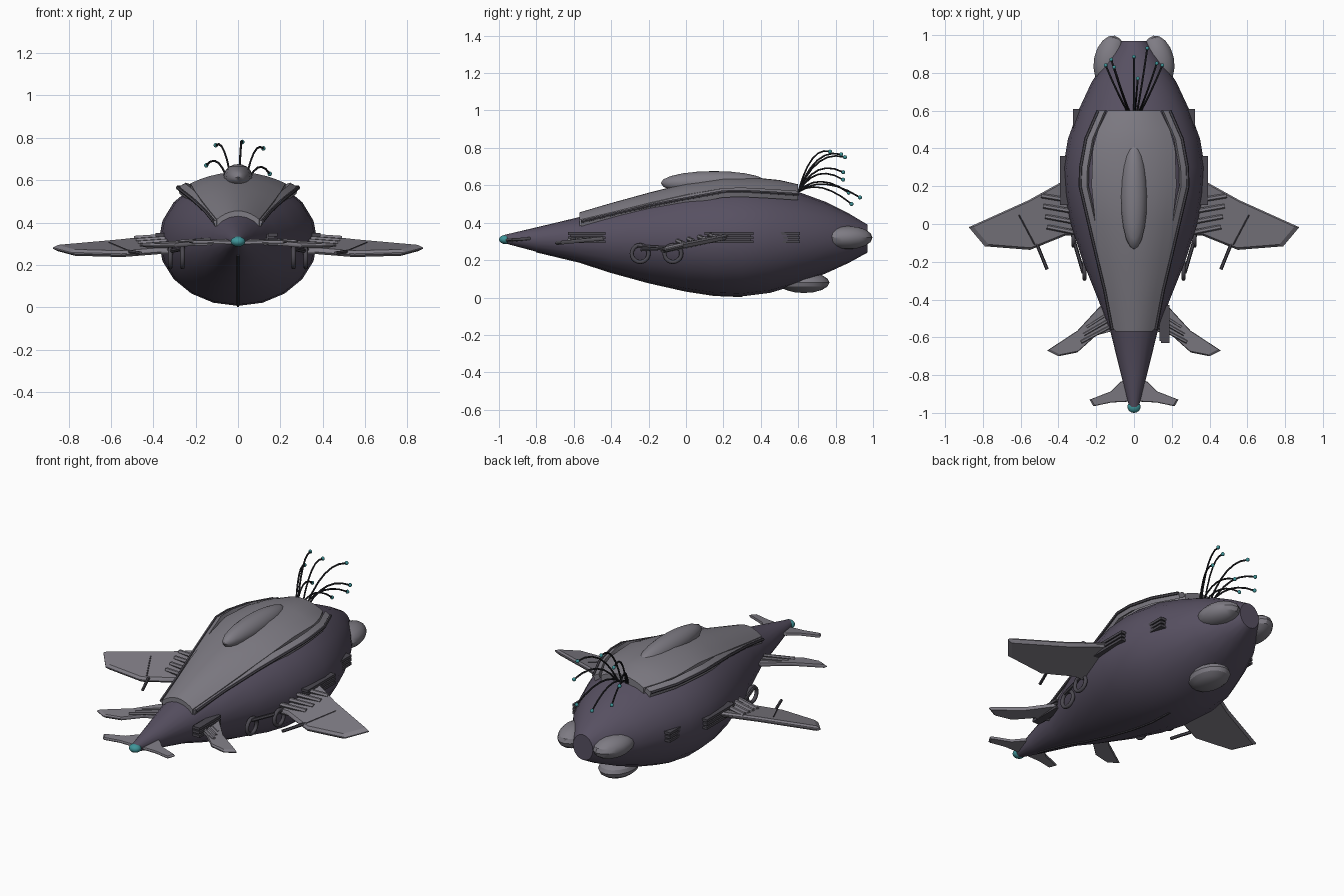
import bpy, bmesh, math
from mathutils import Matrix, Vector

if "Cube" in bpy.data.objects:
    bpy.data.objects.remove(bpy.data.objects["Cube"])


def material(name, rgb):
    m = bpy.data.materials.new(name)
    m.diffuse_color = (*rgb, 1)
    m.use_nodes = True
    m.node_tree.nodes["Principled BSDF"].inputs["Base Color"].default_value = m.diffuse_color
    return m


HULL = material("hull_dark", (0.095, 0.08, 0.12))
PLATE = material("plate_grey", (0.21, 0.20, 0.23))
METAL = material("metal_dark", (0.07, 0.065, 0.08))
STALK = material("stalk_black", (0.02, 0.02, 0.025))
TEAL = material("glow_teal", (0.05, 0.30, 0.32))


def finish(bm, name, mat, mirror=False, angle=35):
    bmesh.ops.recalc_face_normals(bm, faces=bm.faces)
    me = bpy.data.meshes.new(name)
    bm.to_mesh(me)
    bm.free()
    ob = bpy.data.objects.new(name, me)
    bpy.context.collection.objects.link(ob)
    me.materials.append(mat)
    bpy.ops.object.select_all(action='DESELECT')
    ob.select_set(True)
    bpy.context.view_layer.objects.active = ob
    if angle:
        bpy.ops.object.shade_smooth_by_angle(angle=math.radians(angle))
    if mirror:
        ob.modifiers.new("mirror", 'MIRROR').use_mirror_merge = False
    return ob


def loft(name, rings, mat, mirror=False, angle=35):
    """Skin a list of closed rings and cap both ends."""
    bm = bmesh.new()
    rows = [[bm.verts.new(p) for p in r] for r in rings]
    n = len(rows[0])
    for a, b in zip(rows, rows[1:]):
        for i in range(n):
            j = (i + 1) % n
            bm.faces.new((a[i], a[j], b[j], b[i]))
    bm.faces.new(rows[0])
    bm.faces.new(rows[-1])
    return finish(bm, name, mat, mirror, angle)


def ball(name, loc, radii, mat, mirror=False, turn=0, seg=16, angle=30):
    bm = bmesh.new()
    bmesh.ops.create_uvsphere(bm, u_segments=seg, v_segments=seg // 2, radius=1)
    bm.transform(Matrix.Translation(loc) @ Matrix.Rotation(turn, 4, 'Z') @ Matrix.Diagonal((*radii, 1)))
    return finish(bm, name, mat, mirror, angle)


def tube(name, pts, r, mat, mirror=False, sides=6):
    rings = []
    pts = [Vector(p) for p in pts]
    for i, p in enumerate(pts):
        d = pts[min(i + 1, len(pts) - 1)] - pts[max(i - 1, 0)]
        q = d.to_track_quat('Z', 'Y')
        rings.append([p + q @ Vector((r * math.cos(k * math.tau / sides), r * math.sin(k * math.tau / sides), 0))
                      for k in range(sides)])
    return loft(name, rings, mat, mirror, 50)


def fin(name, outline, zfun, thick, mat):
    """Thin blade with a bevelled rim, mirrored to both sides."""
    c = Vector((sum(p[0] for p in outline), sum(p[1] for p in outline))) / len(outline)
    rings = []
    for k, dz in ((0.93, -0.5), (1.0, -0.1), (1.0, 0.1), (0.93, 0.5)):
        ring = []
        for x, y in outline:
            px, py = c.x + (x - c.x) * k, c.y + (y - c.y) * k
            ring.append((px, py, zfun(px, py) + dz * thick))
        rings.append(ring)
    return loft(name, rings, mat, True, 25)


# Hull: y, half width, bottom z, top z
stations = [(-0.97, 0.025, 0.29, 0.335), (-0.8, 0.068, 0.245, 0.375), (-0.57, 0.125, 0.19, 0.43),
            (-0.4, 0.19, 0.135, 0.485), (-0.2, 0.27, 0.08, 0.545), (0.0, 0.335, 0.035, 0.595),
            (0.15, 0.365, 0.012, 0.62), (0.3, 0.375, 0.006, 0.625), (0.45, 0.35, 0.025, 0.605),
            (0.6, 0.295, 0.07, 0.565), (0.75, 0.225, 0.13, 0.51), (0.87, 0.145, 0.185, 0.45),
            (0.97, 0.065, 0.24, 0.39)]
rings = []
for y, w, lo, hi in stations:
    ring = []
    for k in range(20):
        a = k * math.tau / 20
        s = math.sin(a)
        ring.append((w * math.cos(a), y, 0.312 + s * ((hi - 0.312) if s > 0 else (0.312 - lo))))
    rings.append(ring)
loft("hull", rings, HULL, angle=50)

# Raised back plate: y, half width, edge z, crown z
plate = [(-0.57, 0.10, 0.415, 0.455), (-0.4, 0.133, 0.455, 0.505), (-0.2, 0.172, 0.505, 0.56),
         (0.0, 0.205, 0.55, 0.61), (0.2, 0.225, 0.585, 0.638), (0.4, 0.218, 0.58, 0.638),
         (0.5, 0.19, 0.575, 0.628), (0.6, 0.14, 0.565, 0.605)]
rings = []
for y, w, e, c in plate:
    us = [-1 + i / 5 for i in range(11)]
    top = [(w * u, y, c - (c - e) * u * u) for u in us]
    rings.append(top + [(x, y, z - 0.06) for x, _, z in reversed(top)])
loft("back_plate", rings, PLATE, angle=40)
ball("spine_bump", (0, 0.15, 0.612), (0.07, 0.285, 0.064), PLATE, seg=20, angle=40)

# Rails that border the plate: outer x, y, z
rail = [(0.115, -0.56, 0.405), (0.155, -0.35, 0.455), (0.215, -0.1, 0.51), (0.285, 0.2, 0.565),
        (0.282, 0.3, 0.568), (0.255, 0.45, 0.56), (0.19, 0.6, 0.55)]
loft("edge_rail", [[(x, y, z), (x - 0.035, y, z + 0.02), (x - 0.045, y, z - 0.005), (x - 0.01, y, z - 0.03)]
                   for x, y, z in rail], PLATE, True)
tube("rail_trim", [(x, y, z) for x, y, z in rail], 0.009, METAL, True)

# Keel strip along the belly
tube("keel", [(0, y, lo + 0.003) for y, w, lo, hi in stations[1:8]], 0.008, METAL)

# Fins in three sizes
def wing_z(x, y):
    return 0.278 + 0.22 * y + 0.01 * (x - 0.4)

fin("main_wing", [(0.30, 0.24), (0.38, 0.225), (0.56, 0.125), (0.875, -0.017), (0.79, -0.118),
                  (0.55, -0.137), (0.36, -0.06), (0.28, -0.06)], wing_z, 0.03, PLATE)
fin("middle_fin", [(0.10, -0.42), (0.18, -0.435), (0.30, -0.565), (0.46, -0.67), (0.40, -0.70),
                   (0.30, -0.68), (0.20, -0.59), (0.09, -0.56)],
    lambda x, y: 0.36 + 0.1 * y, 0.02, PLATE)
fin("nose_fin", [(0.03, -0.82), (0.07, -0.835), (0.12, -0.885), (0.235, -0.93), (0.215, -0.965),
                 (0.12, -0.945), (0.02, -0.94)], lambda x, y: 0.31 + 0.03 * (x - 0.1) + 0.1 * (y + 0.9), 0.015, PLATE)

# Ribs at the fin roots
for i in range(4):
    y = 0.14 - i * 0.055
    tube(f"wing_rib_{i}", [(0.31, y - 0.02, wing_z(0.3, y) + 0.03),
                           (0.49 - i * 0.01, y + 0.01, wing_z(0.5, y) + 0.016)], 0.013, PLATE, True)
for i in range(3):
    y = -0.47 - i * 0.04
    tube(f"fin_rib_{i}", [(0.10, y + 0.02, 0.322), (0.25 + i * 0.015, y - 0.075, 0.31)], 0.009, PLATE, True)

# Rod and seam on each wing
tube("wing_rod", [(0.525, -0.08, 0.265), (0.46, -0.24, 0.255)], 0.009, METAL, True)
tube("wing_seam", [(0.61, 0.05, wing_z(0.6, 0.05) + 0.014), (0.525, -0.11, wing_z(0.53, -0.11) + 0.014)],
     0.004, METAL, True)

# Side rings with a strut running back along the hull
for name, x, y in (("front_ring", 0.262, -0.245), ("rear_ring", 0.32, -0.07)):
    bpy.ops.mesh.primitive_torus_add(major_radius=0.045, minor_radius=0.011, major_segments=20, minor_segments=8)
    src = bpy.context.object
    bm = bmesh.new()
    bm.from_mesh(src.data)
    bpy.data.objects.remove(src)
    bm.transform(Matrix.Translation((x, y, 0.235)) @ Matrix.Rotation(math.pi / 2, 4, 'Y'))
    finish(bm, name, METAL, True, 50)
tube("ring_strut", [(0.268, -0.26, 0.275), (0.315, -0.1, 0.265), (0.36, 0.1, 0.30)], 0.010, METAL, True)


# Side vents, each three stacked bars (the front one is on the right only)
def vent(name, x, y0, y1, mirror):
    bm = bmesh.new()
    for dz in (-0.022, 0, 0.022):
        m = Matrix.Translation((x, (y0 + y1) / 2, 0.32 + dz)) @ Matrix.Diagonal((0.045, y1 - y0, 0.015, 1))
        bmesh.ops.create_cube(bm, size=1, matrix=m)
    m = Matrix.Translation((x - 0.01, (y0 + y1) / 2, 0.32)) @ Matrix.Diagonal((0.04, (y1 - y0) * 0.9, 0.05, 1))
    bmesh.ops.create_cube(bm, size=1, matrix=m)
    finish(bm, name, METAL, mirror, 0)


vent("middle_vent", 0.368, 0.10, 0.36, True)
vent("rear_vent", 0.30, 0.455, 0.61, True)
vent("front_vent", 0.165, -0.63, -0.43, False)

# Rear and belly pods, nose tip
ball("rear_pod", (0.13, 0.865, 0.32), (0.082, 0.135, 0.062), PLATE, True, turn=math.radians(12))
ball("belly_pod", (0, 0.63, 0.08), (0.10, 0.137, 0.056), PLATE)
ball("nose_tip", (0, -0.968, 0.31), (0.035, 0.032, 0.024), TEAL, angle=60)

# Curved stalks with glowing tips
tips = [(0.02, 0.77, 0.78), (-0.105, 0.83, 0.765), (0.12, 0.85, 0.75), (-0.15, 0.84, 0.67),
        (0.15, 0.84, 0.63), (-0.12, 0.87, 0.56), (0.07, 0.93, 0.535), (0, 0.885, 0.50)]
for i, t in enumerate(tips):
    t = Vector(t)
    a = Vector((t.x * 0.25, 0.60, 0.565))
    b = Vector((t.x * 0.6, 0.60 + 0.4 * (t.y - 0.6), 0.64 + 0.62 * (t.z - 0.5)))
    path = [a * (1 - s) ** 2 + b * 2 * s * (1 - s) + t * s * s for s in (k / 6 for k in range(7))]
    tube(f"stalk_{i}", path, 0.005, STALK)
    ball(f"stalk_tip_{i}", t, (0.011,) * 3, TEAL, seg=10, angle=60)
